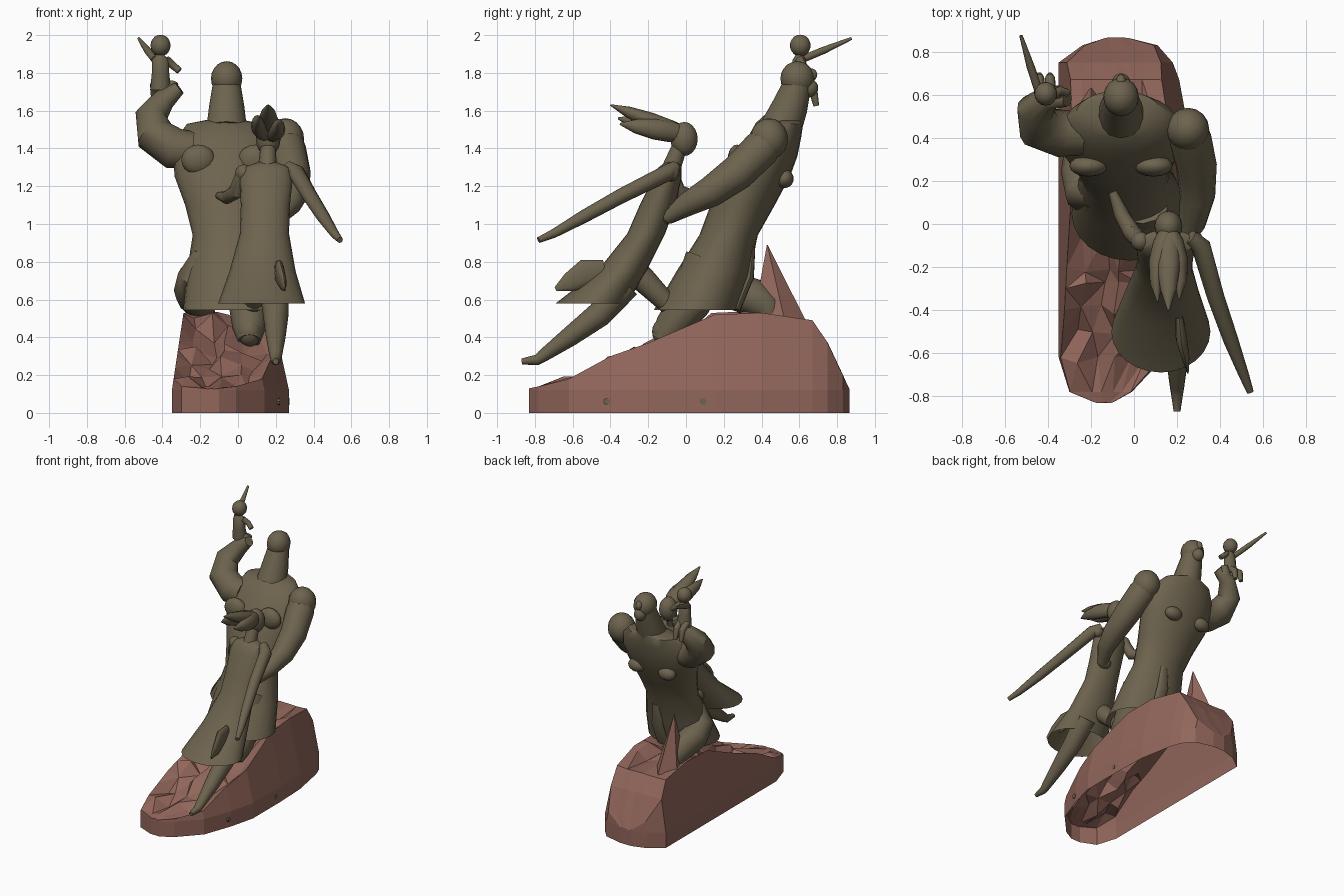
import bpy, bmesh, math, random
from mathutils import Vector

random.seed(4)
if "Cube" in bpy.data.objects:
    bpy.data.objects.remove(bpy.data.objects["Cube"], do_unlink=True)


def material(name, colour):
    mat = bpy.data.materials.new(name)
    mat.use_nodes = True
    mat.diffuse_color = colour
    mat.node_tree.nodes["Principled BSDF"].inputs["Base Color"].default_value = colour
    return mat


BRONZE = material("olive bronze", (.152, .125, .076, 1))
STONE = material("red stone", (.29, .135, .105, 1))


def finish(name, bm, mat, smooth=True):
    bmesh.ops.recalc_face_normals(bm, faces=bm.faces)
    mesh = bpy.data.meshes.new(name)
    bm.to_mesh(mesh)
    bm.free()
    mesh.materials.append(mat)
    obj = bpy.data.objects.new(name, mesh)
    bpy.context.collection.objects.link(obj)
    if smooth:
        bpy.ops.object.select_all(action="DESELECT")
        obj.select_set(True)
        bpy.context.view_layer.objects.active = obj
        bpy.ops.object.shade_smooth_by_angle(angle=math.radians(40))
    return obj


def skin(bm, rings, closed=True):
    """Bridge consecutive rings of coordinates with quads."""
    rows = [[bm.verts.new(p) for p in ring] for ring in rings]
    count = len(rows[0])
    for low, high in zip(rows, rows[1:]):
        for i in range(count if closed else count - 1):
            j = (i + 1) % count
            bm.faces.new((low[i], low[j], high[j], high[i]))
    return rows


def body(name, sections, sides=24):
    """Stack of level ellipses, open below: z, centre x, radius x, centre y, radius y."""
    bm = bmesh.new()
    angles = [math.tau * i / sides for i in range(sides)]
    rows = skin(bm, [[(cx + rx * math.cos(a), cy + ry * math.sin(a), z) for a in angles]
                     for z, cx, rx, cy, ry in sections])
    bm.faces.new(rows[-1])
    return finish(name, bm, BRONZE)


def limb(name, path, sides=12, flat=1, mat=BRONZE, smooth=True):
    """Tapering tube through points given as x, y, z, radius."""
    points = [Vector(p[:3]) for p in path]
    last = len(points) - 1
    tangents = [(points[min(i + 1, last)] - points[max(i - 1, 0)]).normalized()
                for i in range(last + 1)]
    axes = [Vector((1, 0, 0)), Vector((0, 1, 0)), Vector((0, 0, 1))]
    ref = min(axes, key=lambda axis: max(abs(t.dot(axis)) for t in tangents))
    rings = []
    for point, t, (*_, radius) in zip(points, tangents, path):
        side = t.cross(ref).normalized()
        up = side.cross(t) * flat
        rings.append([point + radius * (side * math.cos(math.tau * i / sides)
                                        + up * math.sin(math.tau * i / sides))
                      for i in range(sides)])
    bm = bmesh.new()
    rows = skin(bm, rings)
    bm.faces.new(rows[0])
    bm.faces.new(rows[-1])
    return finish(name, bm, mat, smooth)


def ball(name, centre, size):
    bm = bmesh.new()
    bmesh.ops.create_uvsphere(bm, u_segments=16, v_segments=10, radius=1)
    bmesh.ops.scale(bm, vec=size, verts=bm.verts)
    bmesh.ops.translate(bm, vec=centre, verts=bm.verts)
    return finish(name, bm, BRONZE)


# Rock plinth: hollow shell with upright foot, sloping flanks and a broken top
stations = [(-.83, -.18, -.1, .13), (-.78, -.3, -.01, .14), (-.62, -.35, .14, .18),
            (-.4, -.35, .22, .3), (-.2, -.35, .27, .37), (.15, -.35, .27, .52),
            (.4, -.35, .26, .53), (.67, -.35, .21, .49), (.75, -.35, .18, .37),
            (.83, -.24, .11, .2), (.865, -.13, -.03, .125)]
rows = []
for a, b in zip(stations, stations[1:]):
    rows.append(a)
    if a[0] > -.7 and b[0] < .5:
        rows.append([(p + q) / 2 for p, q in zip(a, b)])
rows.append(stations[-1])
rings = []
for y, left, right, rim in rows:
    inner_left = left + (rim - .12) * .15
    inner_right = right - (rim - .12) * .22
    rough = .08 if -.7 < y < .5 else .005
    top = []
    for i in range(1, 6):
        x = inner_left + (inner_right - inner_left) * (i + random.uniform(-.3, .3)) / 6
        top.append((x, y + random.uniform(-.4, .4) * rough,
                    rim + random.uniform(-rough, rough * .25)))
    rings.append([(left, y, 0), (left, y, .12), (inner_left, y, rim), *top,
                  (inner_right, y, rim), (right, y, .12), (right, y, 0)])
bm = bmesh.new()
ends = skin(bm, rings, closed=False)
bm.faces.new(ends[0])
bm.faces.new(ends[-1])
bmesh.ops.triangulate(bm, faces=[f for f in bm.faces if f.calc_center_median().z > .13])
finish("rock_plinth", bm, STONE, smooth=False)
limb("rock_spike", [(-.2, .48, .44, .17), (-.2, .43, .89, .002)], 5, .6, STONE, False)
for x, y in ((.2, -.42), (.25, .09)):
    limb("plinth_stud", [(x, y, .06, .018), (x + .022, y, .06, .018)], 8)

# Striding man: coat, torso and head
body("man_coat_and_torso", [
    (.545, -.02, .27, .05, .22), (.75, -.03, .24, .145, .195), (.94, -.04, .2, .225, .155),
    (1.1, -.05, .23, .3, .17), (1.25, -.06, .275, .37, .18), (1.36, -.06, .285, .42, .17),
    (1.46, -.06, .26, .47, .14), (1.53, -.07, .2, .51, .11), (1.55, -.07, .1, .53, .09)])
limb("man_neck", [(-.06, .5, 1.5, .11), (-.06, .55, 1.62, .095), (-.06, .59, 1.74, .075)], 14)
ball("man_head", (-.06, .59, 1.77), (.083, .09, .092))
ball("man_nose", (-.06, .66, 1.79), (.025, .035, .035))
ball("man_beard", (-.06, .65, 1.72), (.045, .05, .05))
for x in (-.21, .09):
    ball("shoulder_blade", (x, .27, 1.34), (.09, .05, .08))
for x in (-.2, .06):
    ball("chest_muscle", (x, .52, 1.24), (.07, .05, .05))
limb("coat_flap", [(.01, .27, .55, .02), (.01, .34, .72, .02), (.01, .355, .88, .012)], 12, 2.5)

# Man's arms and legs
limb("man_raised_arm", [(-.24, .42, 1.39, .1), (-.34, .42, 1.4, .11), (-.44, .45, 1.47, .105),
                        (-.46, .53, 1.57, .085), (-.39, .59, 1.66, .06),
                        (-.31, .58, 1.72, .035)])
limb("man_raised_hand", [(-.36, .6, 1.69, .045), (-.34, .62, 1.75, .025)])
ball("man_shoulder", (.25, .44, 1.45), (.1, .1, .11))
limb("man_lowered_arm", [(.24, .46, 1.47, .08), (.26, .4, 1.4, .1), (.29, .27, 1.27, .095),
                         (.295, .13, 1.17, .082), (.27, 0, 1.1, .062),
                         (.22, -.1, 1.03, .035)])
ball("man_lowered_hand", (.2, -.1, 1.04), (.05, .05, .04))
limb("man_front_leg", [(-.18, .13, .84, .06), (-.23, .14, .72, .09), (-.24, .24, .65, .1),
                       (-.22, .36, .61, .1), (-.2, .43, .56, .085), (-.2, .45, .48, .06)])
limb("man_rear_leg", [(.04, .12, .8, .13), (.06, .02, .58, .11), (.06, -.08, .45, .09),
                      (.06, -.13, .38, .06)])
ball("man_rear_foot", (.06, -.1, .43), (.07, .08, .08))

# Trailing woman: dress, head and wind-blown hair
body("woman_dress", [
    (.58, .125, .23, -.5, .19), (.75, .13, .175, -.34, .13), (.95, .14, .13, -.21, .1),
    (1.1, .145, .13, -.15, .095), (1.24, .15, .14, -.1, .075), (1.3, .155, .125, -.085, .06),
    (1.33, .155, .04, -.07, .035)])
limb("woman_neck", [(.155, -.08, 1.29, .05), (.16, -.03, 1.42, .04)])
ball("woman_head", (.16, -.01, 1.45), (.065, .072, .09))
for x, y, z in ((.16, -.4, 1.63), (.11, -.36, 1.56), (.21, -.35, 1.53)):
    start = Vector((.16, -.02, 1.48))
    tip = Vector((x, y, z))
    spread = Vector((x - .16, 0, 0)) * 2
    hair = [(*(start.lerp(tip, t) + spread * t * (1 - t)), r)
            for t, r in ((0, .035), (.2, .045), (.45, .044), (.75, .03), (1, .004))]
    limb("hair_lock", hair, 12, 1.25)

# Woman's arms, legs and the flying hem
limb("woman_trailing_arm", [(.26, -.06, 1.3, .035), (.31, -.1, 1.27, .045),
                            (.38, -.34, 1.15, .04), (.45, -.54, 1.04, .035),
                            (.51, -.7, .95, .024), (.54, -.78, .915, .016)])
for x in (.03, .28):
    ball("woman_shoulder", (x, -.08, 1.27), (.045, .045, .045))
limb("woman_reaching_arm", [(.03, -.08, 1.27, .04), (-.01, -.04, 1.17, .042),
                            (-.06, .05, 1.14, .035), (-.1, .15, 1.15, .02)])
limb("woman_trailing_leg", [(.19, -.32, .68, .08), (.2, -.46, .52, .068),
                            (.2, -.62, .4, .052), (.2, -.76, .3, .033),
                            (.2, -.79, .28, .028), (.2, -.87, .272, .016)])
limb("woman_front_leg", [(.09, -.34, .8, .08), (.09, -.23, .71, .068),
                         (.08, -.12, .6, .055), (.07, -.04, .52, .045)])
limb("flying_hem", [(.21, -.43, .76, .05), (.22, -.53, .74, .075),
                    (.24, -.62, .69, .05), (.25, -.69, .655, .012)], 12, .35)

# Child held aloft
body("child_tunic", [(1.71, -.41, .055, .61, .05), (1.8, -.41, .046, .6, .042),
                     (1.87, -.41, .045, .6, .035), (1.895, -.41, .02, .6, .02)], 12)
ball("child_head", (-.41, .605, 1.945), (.053, .055, .057))
limb("child_raised_arm", [(-.44, .61, 1.87, .02), (-.48, .73, 1.92, .019),
                          (-.525, .875, 1.982, .008)])
limb("child_lowered_arm", [(-.38, .6, 1.87, .022), (-.345, .62, 1.84, .02),
                           (-.31, .61, 1.81, .018)])
for x in (-.44, -.39):
    limb("child_leg", [(x, .62, 1.74, .025), (x, .675, 1.7, .024), (x, .69, 1.625, .015)])
